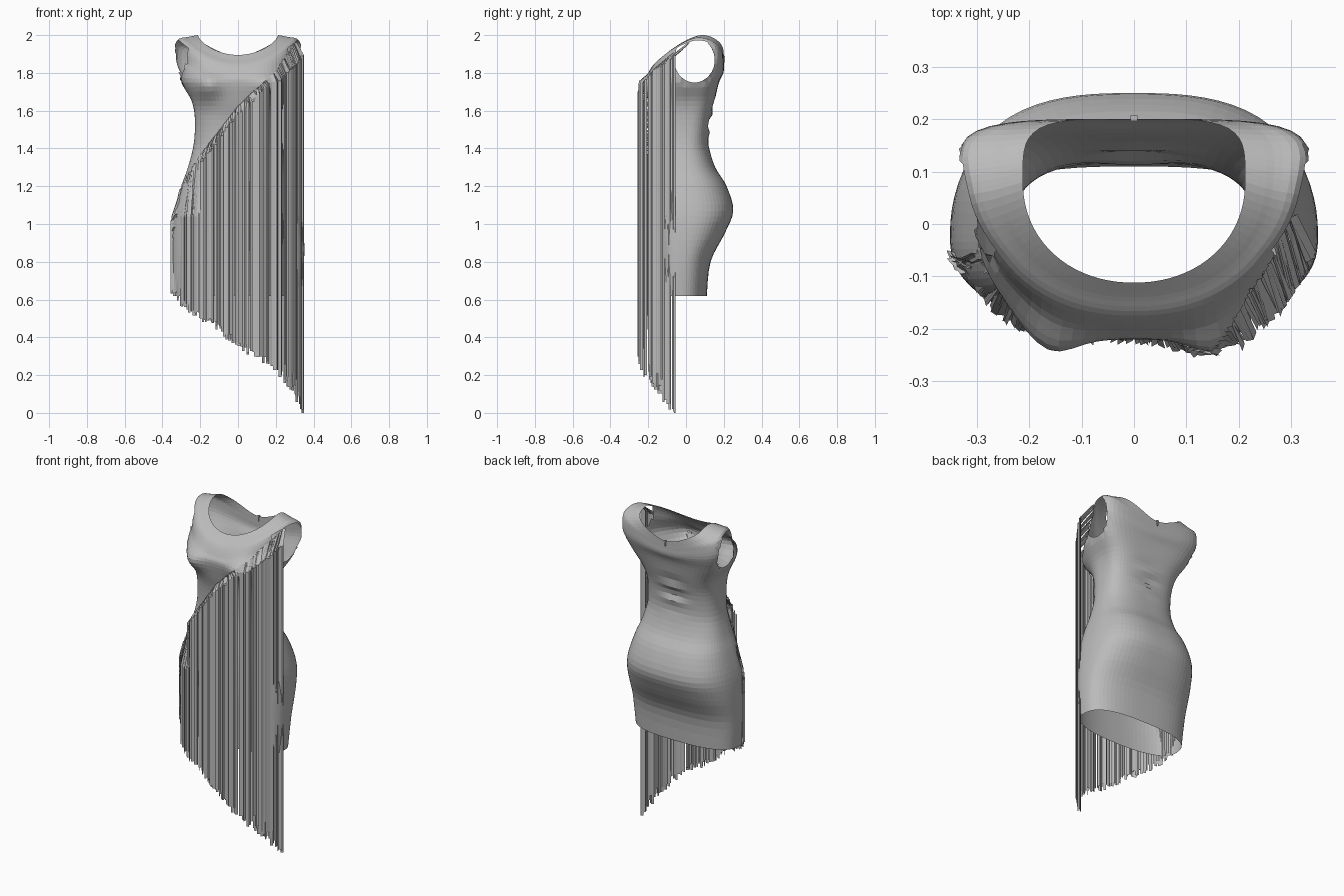
import bpy, bmesh, math, random
from mathutils import Vector
from mathutils.bvhtree import BVHTree

if "Cube" in bpy.data.objects:
    bpy.data.objects.remove(bpy.data.objects["Cube"])

random.seed(4)
grey = bpy.data.materials.new("grey_fabric")
grey.diffuse_color = (0.5, 0.5, 0.5, 1)
grey.use_nodes = True
grey.node_tree.nodes["Principled BSDF"].inputs["Base Color"].default_value = grey.diffuse_color


def finish(bm, name):
    me = bpy.data.meshes.new(name)
    bm.to_mesh(me)
    bm.free()
    me.materials.append(grey)
    ob = bpy.data.objects.new(name, me)
    bpy.context.collection.objects.link(ob)
    return ob


def table(pts, x):
    """Piecewise linear lookup in (x, value) pairs."""
    if x <= pts[0][0]:
        return pts[0][1]
    for (a, va), (b, vb) in zip(pts, pts[1:]):
        if x <= b:
            return va + (vb - va) * (x - a) / (b - a)
    return pts[-1][1]


# Body rings: z, half width, front y, back y, y of the widest point
lower = [
    (0.62, 0.338, -0.17, 0.11, -0.04), (0.80, 0.350, -0.185, 0.13, -0.03),
    (0.95, 0.349, -0.20, 0.205, -0.02), (1.07, 0.335, -0.20, 0.25, -0.02),
    (1.20, 0.300, -0.195, 0.215, -0.02), (1.30, 0.265, -0.18, 0.155, -0.02),
    (1.42, 0.235, -0.165, 0.12, -0.02), (1.55, 0.228, -0.175, 0.125, -0.02),
    (1.65, 0.245, -0.20, 0.15, 0.0), (1.75, 0.300, -0.22, 0.175, 0.03)]
# Shoulder rings: side z, front z, back z, half width, front y, back y, widest y
upper = [
    (1.87, 1.79, 1.80, 0.332, -0.205, 0.198, 0.045),
    (1.972, 1.84, 1.84, 0.325, -0.175, 0.20, 0.055),
    (1.99, 1.87, 1.86, 0.268, -0.14, 0.20, 0.065),
    (2.0, 1.895, 1.885, 0.212, -0.112, 0.20, 0.08)]
rings = [(r[0], r[0], r[0]) + r[1:] for r in lower] + upper


def catmull(a, b, c, d, t):
    return [0.5 * (2*q + (r-p)*t + (2*p-5*q+4*r-s)*t*t + (3*q-p-3*r+s)*t**3)
            for p, q, r, s in zip(a, b, c, d)]


SUB = 4
fine = []
for i in range(len(rings) - 1):
    a, d = rings[max(i - 1, 0)], rings[min(i + 2, len(rings) - 1)]
    for k in range(SUB):
        fine.append(catmull(a, rings[i], rings[i + 1], d, k / SUB))
fine.append(rings[-1])

# Dress body
SEG = 80
bm = bmesh.new()
loops = []
for zs, zf, zb, hw, yf, yb, y0 in fine:
    loop = []
    up = min(max((zs - 1.4) / 0.4, 0), 1)
    top = min(max((zs - 1.76) / 0.12, 0), 1)
    lean = 0.7 * top * min(max((hw - 0.212) / 0.1, 0), 1)   # shoulders sweep back
    for j in range(SEG):
        f = 2 * math.pi * j / SEG
        c, s = math.cos(f), math.sin(f)
        n = 2.4 - 0.3 * top if s < 0 else 2.7 + 1.6 * up
        r = (abs(c)**n + abs(s)**n) ** (-1 / n)
        y = y0 + s * r * ((yb - y0) if s > 0 else (y0 - yf))
        x = hw * c * r * (1 + lean * (max(y, -0.06) - 0.1))
        z = zs + (zb - zs) * s**2.8 if s > 0 else zs + (zf - zs) * abs(s)**1.5
        if s < 0:   # bust
            y -= 0.05 * math.exp(-((abs(x) - 0.165) / 0.07)**2 - ((z - 1.73) / 0.07)**2)
        else:       # creases in the small of the back
            y -= 0.012 * math.sin((z - 1.4) * 60) * math.exp(-(x / 0.08)**2 - ((z - 1.54) / 0.09)**2)
        loop.append(bm.verts.new((x, y, z)))
    loops.append(loop)

# Armholes are left open below the shoulder ring
CY, CZ, RY, RZ = 0.045, 1.867, 0.107, 0.118
SHOULDER = (len(lower) + 1) * SUB
for i, (la, lb) in enumerate(zip(loops, loops[1:])):
    for j in range(SEG):
        k = (j + 1) % SEG
        quad = (la[j], la[k], lb[k], lb[j])
        m = sum((v.co for v in quad), Vector()) / 4
        inside = ((m.y - CY) / RY)**2 + ((m.z - CZ) / RZ)**2 < 1
        if not (inside and abs(m.x) > 0.24 and i < SHOULDER):
            bm.faces.new(quad)
shoulder_ring = set(loops[SHOULDER])
bmesh.ops.delete(bm, geom=[v for v in bm.verts if not v.link_faces], context='VERTS')

# Round the armhole edge to an oval
for v in bm.verts:
    if v.is_boundary and v not in shoulder_ring and abs(v.co.x) > 0.24 and 1.7 < v.co.z < 1.98:
        dy, dz = (v.co.y - CY) / RY, (v.co.z - CZ) / RZ
        k = math.hypot(dy, dz)
        v.co.y, v.co.z = CY + dy / k * RY, CZ + dz / k * RZ
bm.normal_update()
tree = BVHTree.FromBMesh(bm)
finish(bm, "dress_body")

# Fringe: ribbons sewn on a diagonal seam that hang straight down
seam = [(-0.34, 0.95), (-0.30, 1.20), (-0.2, 1.36), (0, 1.62), (0.2, 1.81), (0.305, 1.96)]
seam_y = [(0.2, -0.14), (0.305, 0.015)]
hang = [(-0.35, -0.06), (-0.25, -0.185), (-0.15, -0.215), (0, -0.222),
        (0.12, -0.243), (0.2, -0.235), (0.28, -0.165), (0.345, -0.06)]
ends = [(-0.35, 0.63), (-0.3, 0.56), (-0.1, 0.42), (0, 0.34),
        (0.2, 0.22), (0.3, 0.08), (0.335, 0.0)]
bm = bmesh.new()


def ribbon(x, end_jitter):
    z = table(seam, x)
    hx = max(-0.35, min(0.345, x * 1.11 + random.uniform(-0.006, 0.006)))
    hy = table(hang, hx) + random.uniform(-0.009, 0.009)
    hit = tree.ray_cast(Vector((x, -1, z)), Vector((0, 1, 0)))[0]
    sy = hit.y - 0.006 if hit else hy
    if x > 0.2:
        sy = min(sy, table(seam_y, x))
    slope = (table(hang, hx + 0.01) - table(hang, hx - 0.01)) / 0.02
    yaw = math.atan(slope) + random.uniform(-0.75, 0.75)
    w = Vector((math.cos(yaw), math.sin(yaw), 0)) * 0.0075
    bottom = max(0, table(ends, hx) + end_jitter)
    drop = 0.02 + 0.6 * abs(hy - sy)
    if x < -0.18:   # over the hip the ribbons lie on the body
        drop = max(drop, z - 1.04)
    path = [Vector((x, sy, z)), Vector((hx, hy, z - drop)),
            Vector((hx, hy, (z - drop + bottom) / 2)), Vector((hx, hy, bottom))]
    pairs = [(bm.verts.new(p - w), bm.verts.new(p + w)) for p in path]
    for (a, b), (c, d) in zip(pairs, pairs[1:]):
        bm.faces.new((c, d, b, a))


COUNT = 118
for i in range(COUNT):
    ribbon(-0.34 + 0.645 * i / (COUNT - 1), random.uniform(0, 0.05) if i < COUNT - 1 else -0.02)
for i in range(26):   # denser at the two sides
    ribbon(random.uniform(0.22, 0.305), random.uniform(0, 0.12))
    if i % 2:
        ribbon(random.uniform(-0.34, -0.25), random.uniform(0, 0.05))
finish(bm, "fringe")

# Small zip pull at the back of the neck
bm = bmesh.new()
for z, sx, sz in ((1.885, 0.014, 0.008), (1.868, 0.007, 0.026)):
    res = bmesh.ops.create_cube(bm, size=1)
    for v in res["verts"]:
        v.co = Vector((v.co.x * sx, 0.202 + v.co.y * 0.01, z + v.co.z * sz))
finish(bm, "zip_pull")
